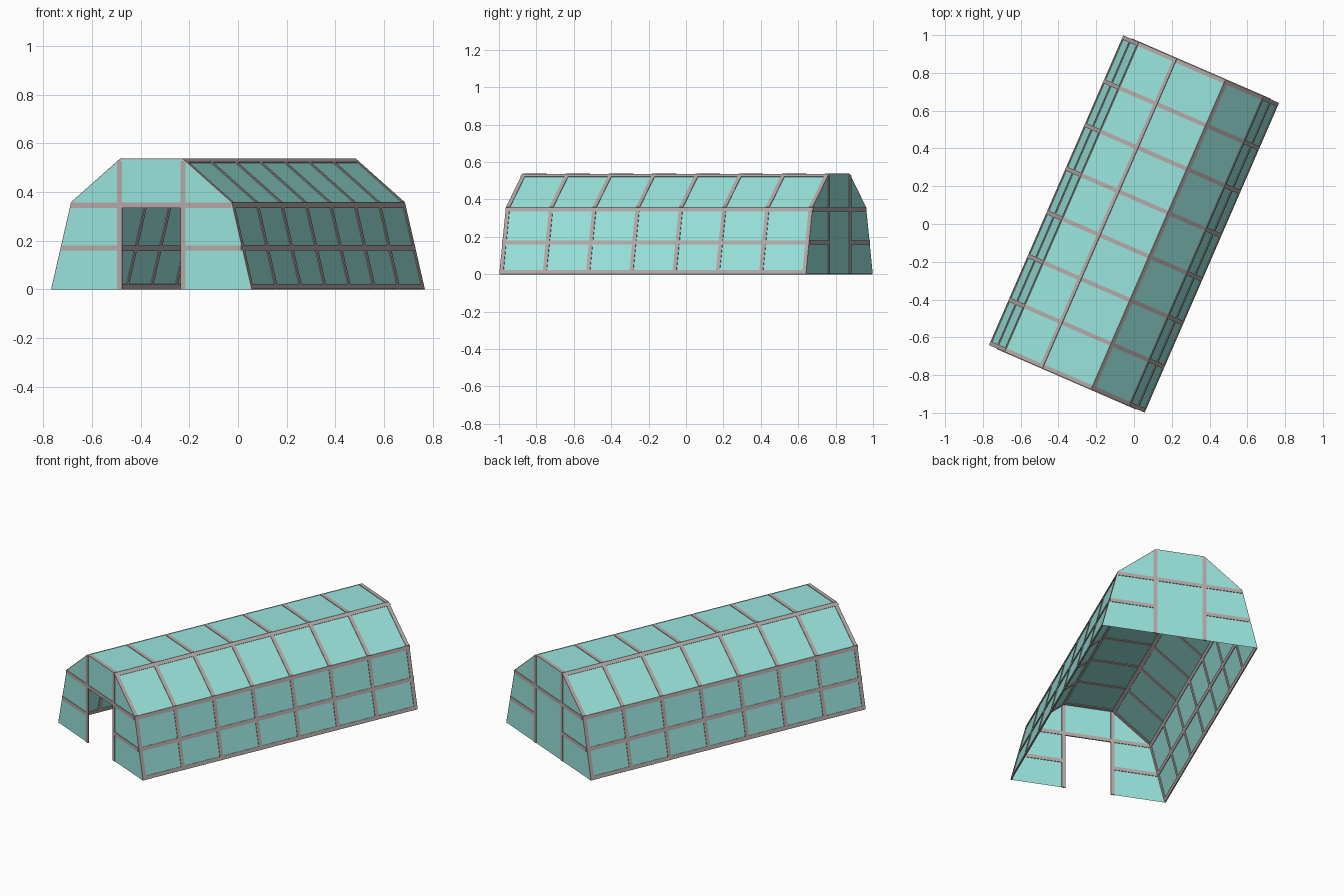
import bpy, bmesh
from math import radians
from mathutils import Vector, Matrix

if "Cube" in bpy.data.objects:
    bpy.data.objects.remove(bpy.data.objects["Cube"])

L, W, T = 1.787, 0.022, 0.007          # length, bar width, bar thickness
H = L / 2
DOOR, DOOR_H, POST = 0.134, 0.337, 0.142
PROFILE = [(-.446, 0), (-.357, .356), (-.139, .534), (.139, .534), (.357, .356), (.446, 0)]
ROT = Matrix.Rotation(radians(-23.45), 4, 'Z')


def material(name, rgb):
    m = bpy.data.materials.new(name)
    m.diffuse_color = (*rgb, 1)
    m.use_nodes = True
    m.node_tree.nodes["Principled BSDF"].inputs["Base Color"].default_value = m.diffuse_color
    return m


GLASS = material("teal_panel", (.32, .78, .72))
FRAME = material("grey_frame", (.47, .40, .40))


def finish(name, bm, mat):
    bm.transform(ROT)
    me = bpy.data.meshes.new(name)
    bm.to_mesh(me)
    bm.free()
    me.materials.append(mat)
    ob = bpy.data.objects.new(name, me)
    bpy.context.collection.objects.link(ob)


def sheet(name, polys):
    bm = bmesh.new()
    for poly in polys:
        bm.faces.new([bm.verts.new(p) for p in poly])
    bmesh.ops.remove_doubles(bm, verts=bm.verts, dist=1e-5)
    finish(name, bm, GLASS)


def bars(name, items):
    # each item: start, end, normal of the panel the bar lies in
    bm = bmesh.new()
    for a, b, n in items:
        a, b, n = Vector(a), Vector(b), Vector(n).normalized()
        d = b - a
        x = d.normalized()
        rot = Matrix((x, n.cross(x), n)).transposed().to_4x4()
        mat = Matrix.Translation((a + b) / 2) @ rot @ Matrix.Diagonal((d.length, W, T, 1))
        bmesh.ops.create_cube(bm, size=1, matrix=mat)
    finish(name, bm, FRAME)


def wall_x(z):
    return .446 - .089 * z / .356


segs = list(zip(PROFILE, PROFILE[1:]))

# side walls and roof panels
sheet("wall_and_roof_panels",
      [[(a[0], -H, a[1]), (a[0], H, a[1]), (b[0], H, b[1]), (b[0], -H, b[1])] for a, b in segs])

# closed back end
sheet("back_wall", [[(x, H, z) for x, z in reversed(PROFILE)]])

# front end with doorway
outline = PROFILE + [(DOOR, 0), (DOOR, DOOR_H), (-DOOR, DOOR_H), (-DOOR, 0)]
sheet("front_wall", [[(x, -H, z) for x, z in reversed(outline)]])

# ribs across the tunnel
ribs = []
for i in range(8):
    y = -H + W / 2 + (L - W) * i / 7
    for a, b in segs:
        n = (a[1] - b[1], 0, b[0] - a[0])
        ribs.append(((a[0], y, a[1]), (b[0], y, b[1]), n))
bars("ribs", ribs)

# rails running lengthwise on both sides
rails = []
for s in (-1, 1):
    for z in (W / 2, .17, .345):
        rails.append(((s * wall_x(z), -H, z), (s * wall_x(z), H, z), (s, 0, .25)))
    x, z = s * (.139 + .0085), .534 - .007
    rails.append(((x, -H, z), (x, H, z), (s * .178, 0, .218)))
bars("lengthwise_rails", rails)

# posts and crossbars on both ends
for name, y in (("front_end_frame", -H), ("back_end_frame", H)):
    n = (0, 1, 0)
    items = [((-wall_x(.346), y, .346), (wall_x(.346), y, .346), n)]
    for s in (-1, 1):
        items.append(((s * POST, y, 0), (s * POST, y, .528), n))
        items.append(((s * POST, y, .17), (s * wall_x(.17), y, .17), n))
    bars(name, items)
